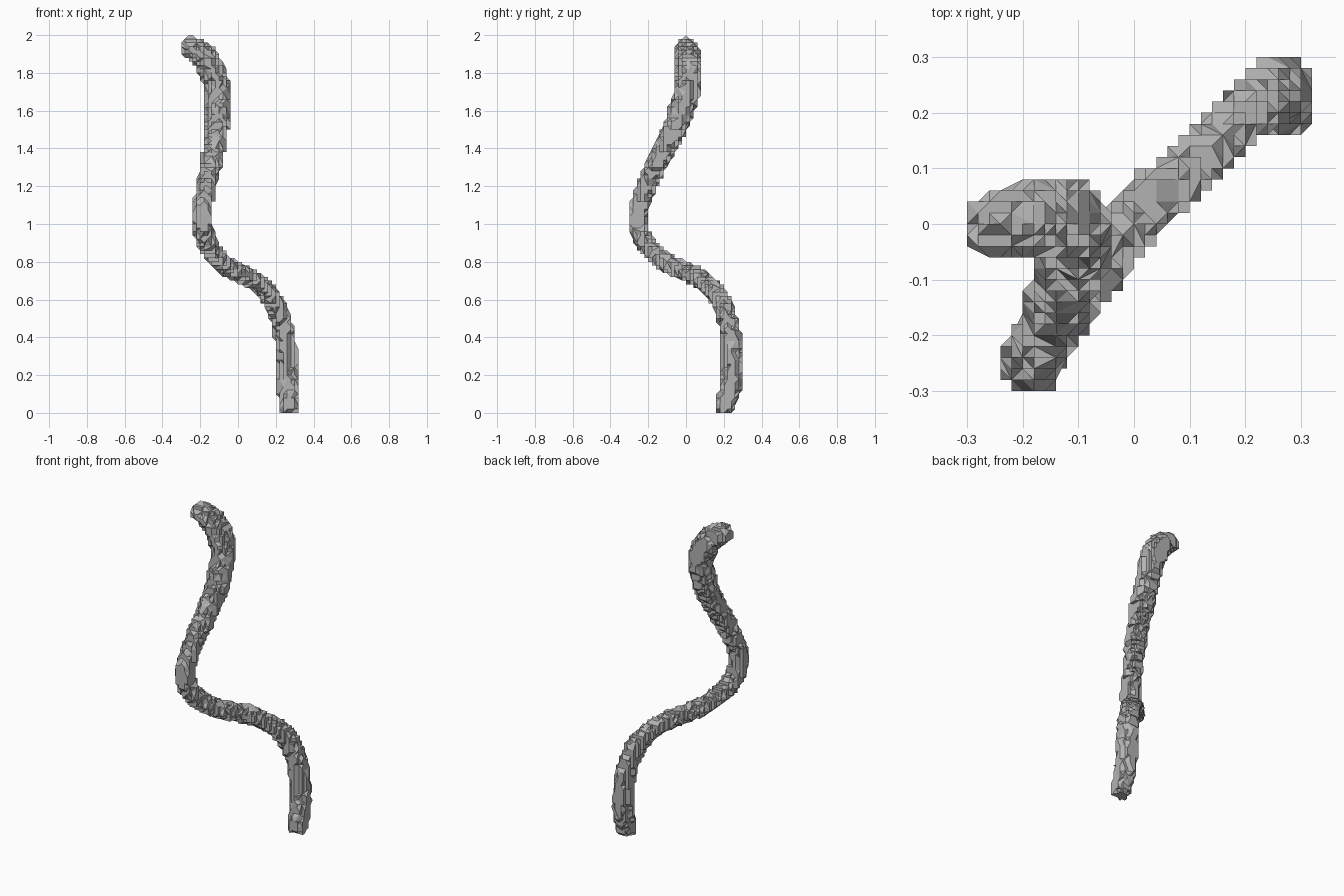
import bpy, bmesh
from mathutils import Vector

if "Cube" in bpy.data.objects:
    bpy.data.objects.remove(bpy.data.objects["Cube"])

STEP = 0.02  # size of the blocky surface facets

# centre line of the wavy rod: x, y, z, radius
PATH = [
    (0.28, 0.185, 0.00, 0.045), (0.272, 0.205, 0.04, 0.058), (0.264, 0.24, 0.18, 0.061),
    (0.25, 0.24, 0.38, 0.060), (0.222, 0.218, 0.51, 0.058),
    (0.17, 0.17, 0.615, 0.055), (0.10, 0.10, 0.69, 0.053),
    (0.02, 0.03, 0.735, 0.053), (-0.06, -0.07, 0.775, 0.054),
    (-0.13, -0.165, 0.845, 0.054), (-0.175, -0.235, 0.94, 0.055),
    (-0.188, -0.255, 1.05, 0.055), (-0.17, -0.215, 1.19, 0.056),
    (-0.135, -0.14, 1.35, 0.060), (-0.113, -0.065, 1.50, 0.066),
    (-0.106, -0.005, 1.66, 0.070), (-0.125, 0.017, 1.78, 0.074),
    (-0.175, 0.015, 1.88, 0.072), (-0.235, 0.005, 1.925, 0.063),
    (-0.27, 0.0, 1.943, 0.057), (-0.295, 0.0, 1.953, 0.045),
]

# round tube along the centre line
curve = bpy.data.curves.new("rod_path", 'CURVE')
curve.dimensions = '3D'
curve.bevel_depth = 1.0
curve.bevel_resolution = 4
curve.resolution_u = 6
curve.use_fill_caps = True
spline = curve.splines.new('BEZIER')
spline.bezier_points.add(len(PATH) - 1)
for p, (x, y, z, r) in zip(spline.bezier_points, PATH):
    p.co = (x, y, z)
    p.radius = r
    p.handle_left_type = p.handle_right_type = 'AUTO'
tube = bpy.data.objects.new("rod_path", curve)
bpy.context.collection.objects.link(tube)
bpy.context.view_layer.update()
mesh = bpy.data.meshes.new_from_object(tube.evaluated_get(bpy.context.evaluated_depsgraph_get()))
bpy.data.objects.remove(tube)

bm = bmesh.new()
bm.from_mesh(mesh)
bmesh.ops.remove_doubles(bm, verts=bm.verts, dist=0.0005)
bmesh.ops.recalc_face_normals(bm, faces=bm.faces)
bm.to_mesh(mesh)
bm.free()

rod = bpy.data.objects.new("wavy_rod", mesh)
bpy.context.collection.objects.link(rod)
remesh = rod.modifiers.new("voxels", 'REMESH')
remesh.mode = 'VOXEL'
remesh.voxel_size = STEP
bpy.context.view_layer.update()
blocky = bpy.data.meshes.new_from_object(rod.evaluated_get(bpy.context.evaluated_depsgraph_get()))
rod.modifiers.clear()
rod.data = blocky

# snap the surface to a grid for the stepped, chamfered facets
bm = bmesh.new()
bm.from_mesh(blocky)
bmesh.ops.triangulate(bm, faces=bm.faces)
for v in bm.verts:
    v.co = Vector([round(c / STEP) * STEP for c in v.co])
    v.co.z = min(2.0, max(0.0, v.co.z))
bmesh.ops.remove_doubles(bm, verts=bm.verts, dist=0.001)
bmesh.ops.dissolve_degenerate(bm, edges=bm.edges, dist=0.0005)
bmesh.ops.recalc_face_normals(bm, faces=bm.faces)
for f in bm.faces:
    f.smooth = False
bm.to_mesh(blocky)
bm.free()

grey = bpy.data.materials.new("plain grey")
grey.diffuse_color = (0.45, 0.45, 0.45, 1)
grey.use_nodes = True
grey.node_tree.nodes["Principled BSDF"].inputs["Base Color"].default_value = grey.diffuse_color
blocky.materials.clear()
blocky.materials.append(grey)
